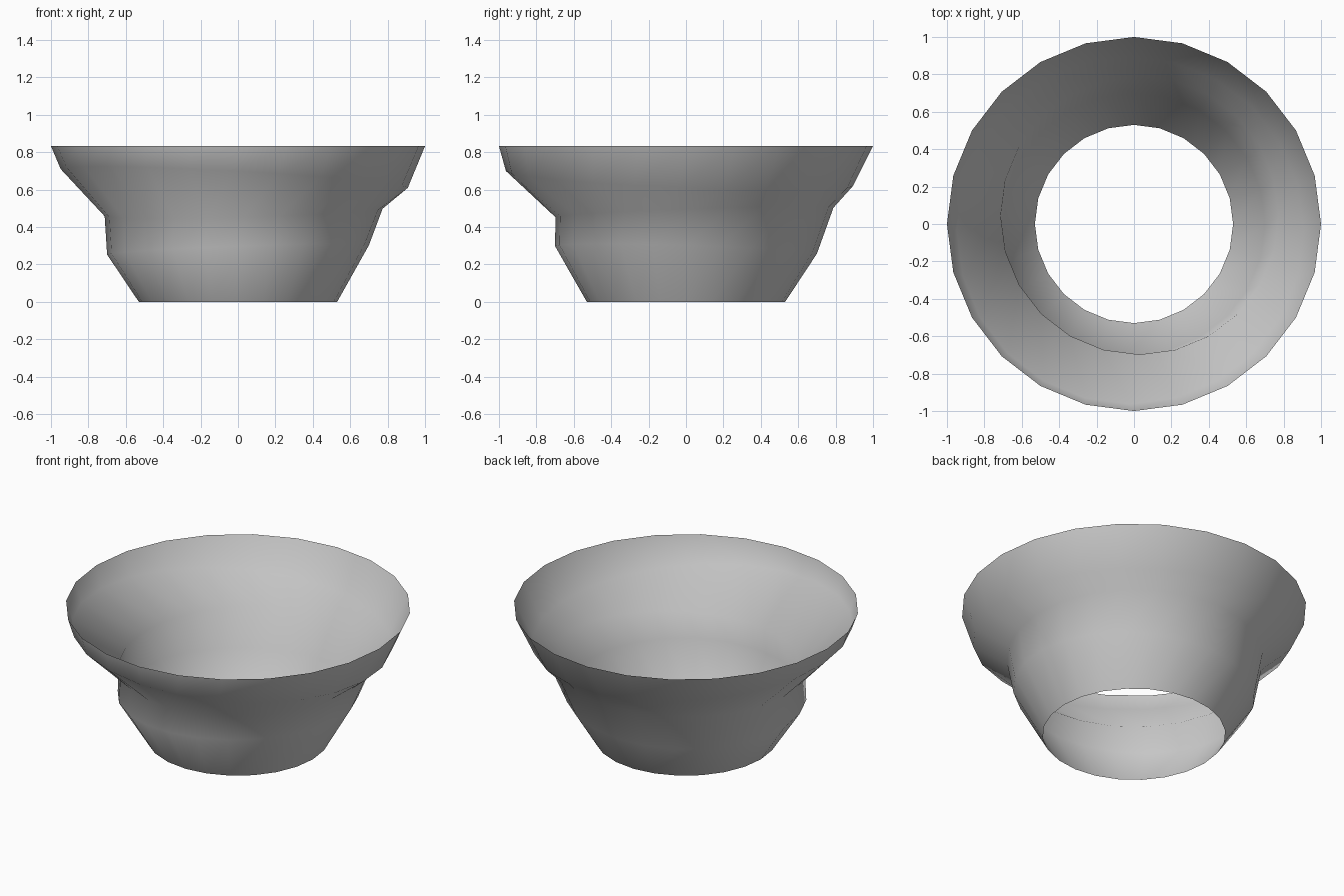
import bpy, bmesh
from math import sin, cos, tau

cube = bpy.data.objects.get("Cube")
if cube:
    bpy.data.objects.remove(cube, do_unlink=True)

SIDES = 24

grey = bpy.data.materials.new("light grey")
grey.use_nodes = True
colour = (0.6, 0.6, 0.6, 1)
grey.diffuse_color = colour
grey.node_tree.nodes["Principled BSDF"].inputs["Base Color"].default_value = colour

# Rings from foot to rim: radius, height, centre shift x y, tilt along x y
rings = [
    (0.53, 0.0, 0, 0, 0, 0),
    (0.70, 0.278, 0, 0, 0.025, -0.02),
    (0.743, 0.478, 0.03, 0.045, 0.02, 0.025),
    (0.928, 0.66, -0.02, -0.035, -0.05, -0.04),
    (1.0, 0.833, 0, 0, 0, 0),
]

# Open flared bowl wall, lofted through the tilted rings
bm = bmesh.new()
loops = []
for r, z, cx, cy, tx, ty in rings:
    loop = []
    for i in range(SIDES):
        c, s = cos(tau * i / SIDES), sin(tau * i / SIDES)
        loop.append(bm.verts.new((cx + r * c, cy + r * s, z + tx * c + ty * s)))
    loops.append(loop)
for low, high in zip(loops, loops[1:]):
    for i in range(SIDES):
        j = (i + 1) % SIDES
        bm.faces.new((low[i], low[j], high[j], high[i])).smooth = True

mesh = bpy.data.meshes.new("bowl_wall")
bm.to_mesh(mesh)
bm.free()
mesh.materials.append(grey)
bowl = bpy.data.objects.new("bowl_wall", mesh)
bpy.context.collection.objects.link(bowl)
